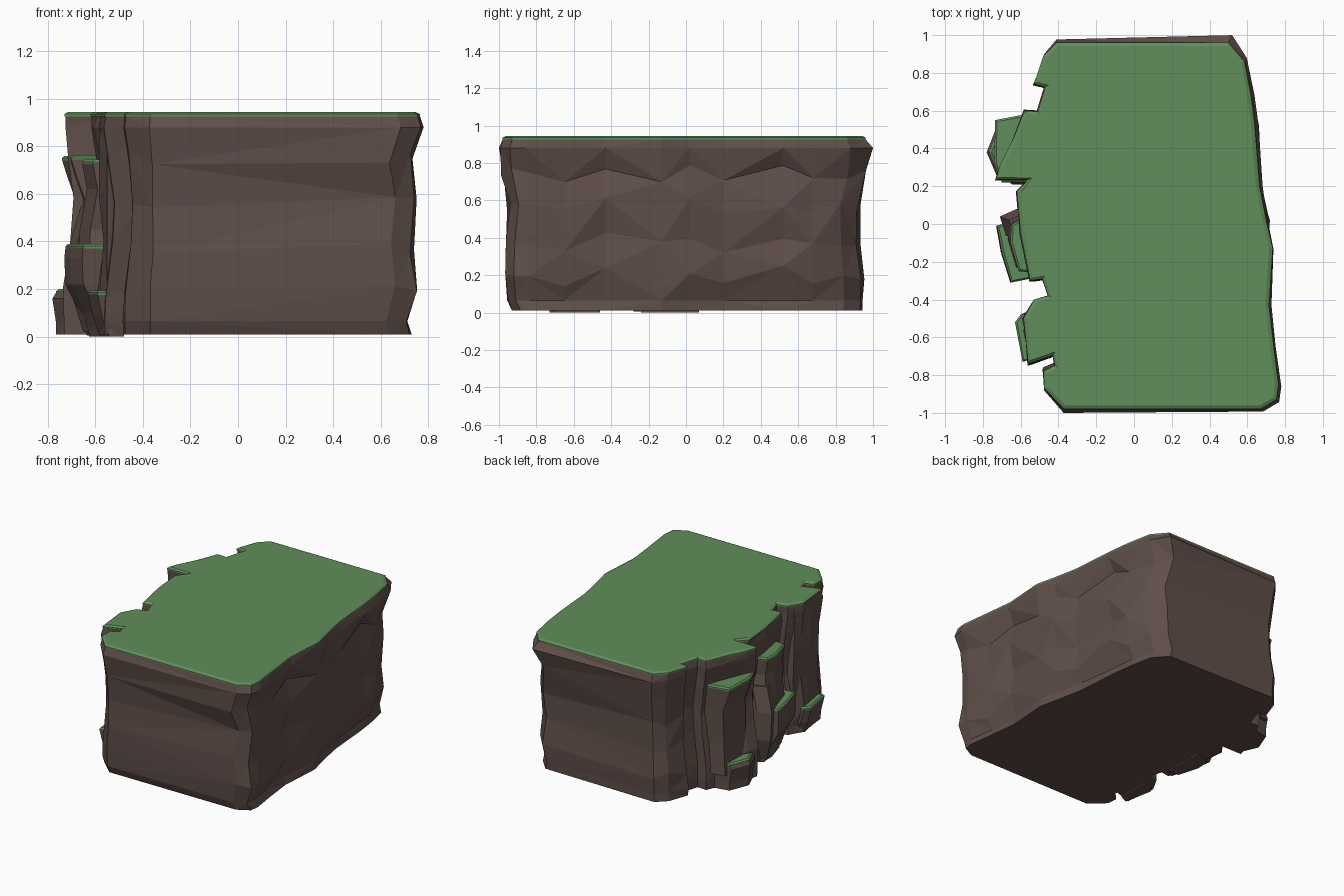
import bpy, bmesh, random
from mathutils import Vector
from mathutils.geometry import tessellate_polygon

if "Cube" in bpy.data.objects:
    bpy.data.objects.remove(bpy.data.objects["Cube"])

random.seed(4)


def material(name, color):
    m = bpy.data.materials.new(name)
    m.diffuse_color = (*color, 1)
    m.use_nodes = True
    m.node_tree.nodes["Principled BSDF"].inputs["Base Color"].default_value = m.diffuse_color
    return m


ROCK = material("rock", (0.115, 0.077, 0.067))
GRASS = material("grass", (0.12, 0.27, 0.105))


def normals(pts):
    """Outward vertex normals of a counter-clockwise outline."""
    out = []
    for i, p in enumerate(pts):
        a, b = Vector(pts[i - 1]), Vector(pts[(i + 1) % len(pts)])
        p = Vector(p)
        d = (p - a).normalized() + (b - p).normalized()
        out.append(Vector((d.y, -d.x)).normalized())
    return out


def inset(pts, amount):
    return [(p[0] - n.x * amount, p[1] - n.y * amount)
            for p, n in zip(pts, normals(pts))]


def loft(name, rings, mat, facets=False):
    """Join stacked rings of 3D points and cap both ends."""
    bm = bmesh.new()
    rows = [[bm.verts.new(p) for p in r] for r in rings]
    n = len(rows[0])
    for k, (a, b) in enumerate(zip(rows, rows[1:])):
        for i in range(n):
            j = (i + 1) % n
            if not facets:
                bm.faces.new((a[i], a[j], b[j], b[i]))
            elif (i + k) % 2:
                bm.faces.new((a[i], a[j], b[j]))
                bm.faces.new((a[i], b[j], b[i]))
            else:
                bm.faces.new((a[i], a[j], b[i]))
                bm.faces.new((a[j], b[j], b[i]))
    for row in (rows[0], rows[-1]):
        flat = [Vector((v.co.x, v.co.y, 0)) for v in row]
        for tri in tessellate_polygon([flat]):
            bm.faces.new([row[t] for t in tri])
    bmesh.ops.recalc_face_normals(bm, faces=bm.faces)
    me = bpy.data.meshes.new(name)
    bm.to_mesh(me)
    bm.free()
    me.materials.append(mat)
    ob = bpy.data.objects.new(name, me)
    bpy.context.collection.objects.link(ob)
    return ob


def turf(name, pts, z, t=0.02, lip=0.02):
    """Thin grass slab with a chamfered rim."""
    loft(name, [[(x, y, z - t) for x, y in pts],
                [(x, y, z - t * 0.5) for x, y in pts],
                [(x, y, z) for x, y in inset(pts, lip)]], GRASS)


# Plateau outline, counter-clockwise from the front left corner
OUTLINE = [(-.37, -.98), (.67, -.98), (.755, -.93), (.765, -.85), (.74, -.65),
           (.715, -.43), (.735, -.13), (.70, .02), (.665, .20), (.64, .52),
           (.62, .68), (.585, .86), (.50, .96), (-.41, .96), (-.48, .89),
           (-.53, .74), (-.47, .725), (-.51, .595), (-.58, .60), (-.64, .45),
           (-.71, .31), (-.73, .235), (-.56, .235), (-.62, .17), (-.60, -.05),
           (-.55, -.30), (-.485, -.29), (-.455, -.38), (-.53, -.40),
           (-.585, -.50), (-.56, -.74), (-.43, -.695), (-.42, -.75),
           (-.48, -.78), (-.475, -.87)]

# Rock offsets per height: z, left, right, front, back
LEVELS = [(.01, .00, -.035, -.05, -.03), (.065, .00, -.045, -.02, -.02),
          (.19, .00, -.01, -.015, -.02), (.38, -.03, -.025, -.01, -.045),
          (.56, -.04, -.005, -.03, -.05), (.74, -.02, -.035, .00, .01),
          (.88, .00, .015, .015, .03), (.926, -.005, .00, .00, .00)]

# Main rock body
norms = normals(OUTLINE)
rings = []
for k, (z, le, ri, fr, ba) in enumerate(LEVELS):
    ring = []
    for i, ((x, y), n) in enumerate(zip(OUTLINE, norms)):
        inner = 0 < k < len(LEVELS) - 1
        size = .012 if x > 0 else .008
        j = random.uniform(-size, size) if inner else 0
        jz = random.uniform(-.03, .03) if inner and k not in (1, 6) else 0
        wx = min(1, max(0, (abs(x) - .3) / .2))
        wy = min(1, max(0, (abs(y) - .65) / .3))
        dx = (ri if x > 0 else -le) * wx
        dy = (ba * (1 if x > 0 else .5) if y > 0 else -fr) * wy
        # the long right wall swells behind the middle and has diamond facets
        if x > .5 and abs(y) < .75 and 2 <= k <= 5:
            dx += (.018 if y > 0 else 0) + (.008 if (i + k) % 2 else -.008)
            jz += .03 if i % 2 else -.03
        ring.append((min(.78, x + dx + j * n.x), max(-1, min(1, y + dy + j * n.y)), z + jz))
    rings.append(ring)
loft("rock_body", rings, ROCK, facets=True)

# Grass plateau
turf("grass_top", OUTLINE, .945, t=.02, lip=.02)


def ledge(name, pts, levels, grass=True):
    """Rock pillar against the left side; levels are (z, dx, dy)."""
    loft(name + "_rock", [[(x + dx * (1 if x < -.57 else 0), y + dy, z) for x, y in pts]
                          for z, dx, dy in levels], ROCK, facets=True)
    if grass:
        z, dx, dy = levels[-1]
        top = [(x + dx * (1 if x < -.57 else 0), y + dy) for x, y in pts]
        turf(name + "_grass", top, z + .015, lip=.012)


# High ledge and its broad foot
ledge("high_ledge", [(-.50, .56), (-.58, .58), (-.735, .55), (-.74, .32), (-.70, .22), (-.50, .22)],
      [(.12, .04, 0), (.34, .055, -.01), (.58, .055, 0), (.68, .02, 0), (.745, 0, 0)])
ledge("foot_ledge", [(-.50, .56), (-.72, .52), (-.775, .38), (-.72, .25), (-.50, .25)],
      [(.01, .01, 0), (.06, .01, 0), (.16, -.005, 0), (.185, .01, 0)])

# Middle pillars: a tall narrow one, a shorter one and a leaning stone
ledge("tall_pillar", [(-.50, .05), (-.65, .0), (-.655, -.10), (-.61, -.25), (-.50, -.26)],
      [(.0, .03, .02), (.25, -.02, 0), (.45, -.01, .03), (.62, .02, 0), (.73, 0, 0)])
ledge("middle_ledge", [(-.50, .0), (-.62, .02), (-.725, -.01), (-.70, -.15), (-.65, -.31), (-.50, -.28)],
      [(.005, .09, .03), (.10, .06, .02), (.22, .0, 0), (.33, -.005, 0), (.375, 0, 0)])
ledge("leaning_stone", [(-.52, .07), (-.64, .08), (-.73, .04), (-.70, -.06), (-.52, -.08)],
      [(.02, .08, -.03), (.18, .03, 0), (.38, .02, 0), (.55, .07, -.02)], grass=False)

# Low ledge near the front, with a slim buttress under the rim above it
ledge("low_ledge", [(-.48, -.46), (-.60, -.48), (-.63, -.52), (-.59, -.73), (-.48, -.70)],
      [(.0, .05, 0), (.08, .02, .01), (.18, 0, 0)])
ledge("buttress", [(-.45, -.43), (-.55, -.44), (-.585, -.56), (-.55, -.72), (-.45, -.68)],
      [(.15, 0, 0), (.4, .02, .01), (.6, 0, 0), (.8, 0, -.01), (.9, .01, 0)], grass=False)
